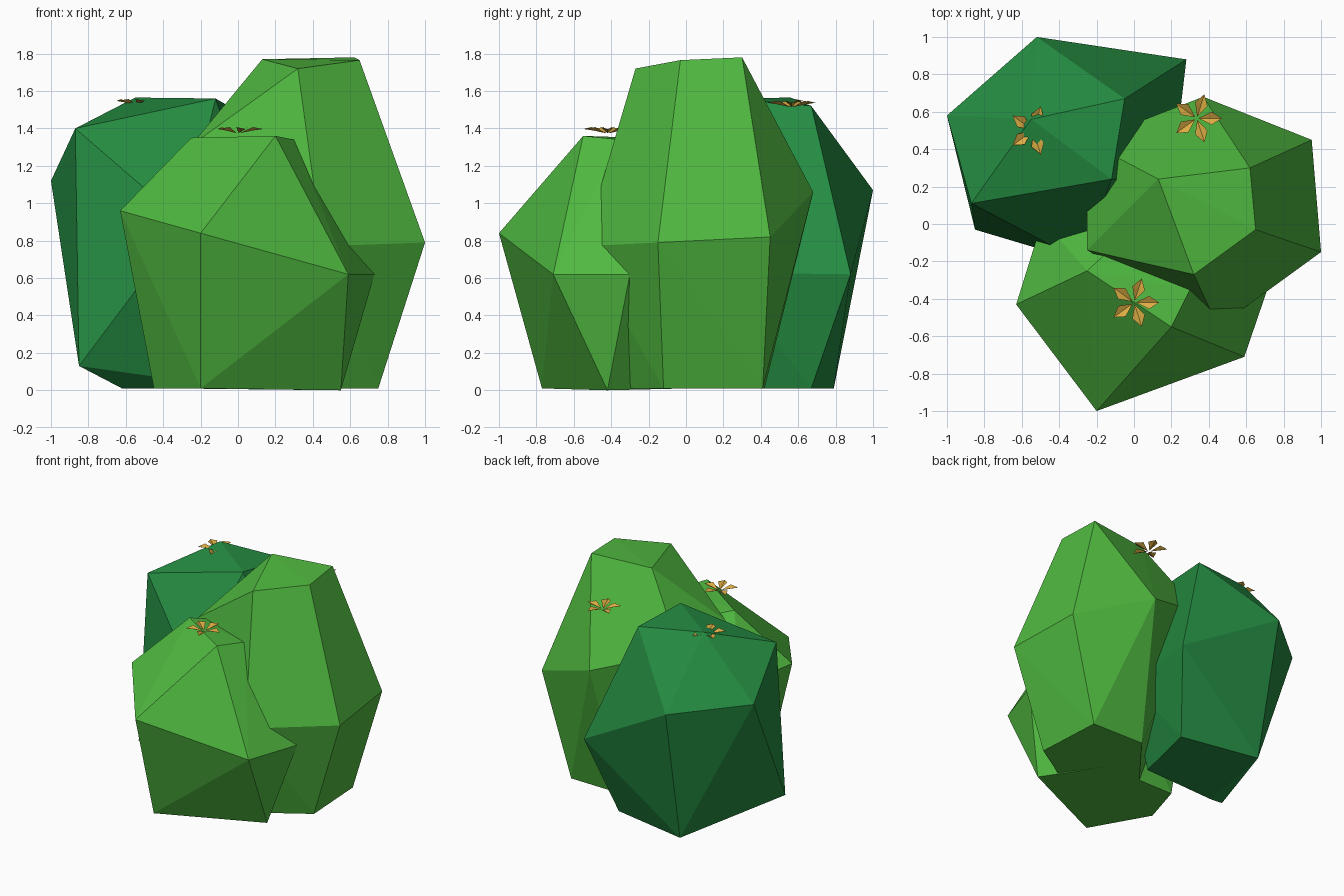
import bpy, bmesh, math
from mathutils import Vector

if "Cube" in bpy.data.objects:
    bpy.data.objects.remove(bpy.data.objects["Cube"])


def material(name, rgb):
    m = bpy.data.materials.new(name)
    m.diffuse_color = (*rgb, 1)
    m.use_nodes = True
    m.node_tree.nodes["Principled BSDF"].inputs["Base Color"].default_value = m.diffuse_color
    return m


LEAF = material("leaf green", (0.08, 0.485, 0.051))
DEEP = material("deep green", (0.018, 0.262, 0.054))
GOLD = material("petal gold", (0.70, 0.41, 0.055))


def add_object(name, bm, mat):
    me = bpy.data.meshes.new(name)
    bm.to_mesh(me)
    bm.free()
    me.materials.append(mat)
    ob = bpy.data.objects.new(name, me)
    bpy.context.collection.objects.link(ob)
    return ob


def faceted_bush(name, corners, mat):
    """Flat-faced convex lump spanned by a few corner points."""
    bm = bmesh.new()
    for c in corners:
        bm.verts.new(c)
    res = bmesh.ops.convex_hull(bm, input=bm.verts)
    loose = [v for v in bm.verts if not v.link_faces]
    bmesh.ops.delete(bm, geom=loose, context='VERTS')
    bmesh.ops.dissolve_limit(bm, angle_limit=math.radians(2),
                             verts=bm.verts, edges=bm.edges)
    bmesh.ops.recalc_face_normals(bm, faces=bm.faces)
    return add_object(name, bm, mat)


def flower(name, center, petals=5):
    """Ring of pointed petals, each creased along its middle."""
    bm = bmesh.new()
    for i in range(petals):
        a = i * math.tau / petals
        out = Vector((math.cos(a), math.sin(a), 0))
        side = Vector((-math.sin(a), math.cos(a), 0))

        def pt(r, s, z):
            return bm.verts.new(Vector(center) + out * r + side * s + Vector((0, 0, z)))

        root, mid, tip = pt(0.01, 0, 0), pt(0.08, 0, 0.014), pt(0.135, 0, 0.022)
        left, right = pt(0.08, 0.035, 0.032), pt(0.08, -0.035, 0.032)
        for f in ((root, mid, left), (mid, tip, left),
                  (root, right, mid), (right, tip, mid)):
            bm.faces.new(f)
    return add_object(name, bm, GOLD)


# front low bush: base, widest ring, crown
faceted_bush("front_bush", [
    (-0.45, -0.33, 0.01), (-0.2, -0.77, 0.01), (0.55, -0.42, 0.0),
    (0.25, 0.0, 0.01), (-0.35, 0.0, 0.01),
    (-0.63, -0.43, 0.96), (-0.2, -1.0, 0.84), (0.59, -0.71, 0.62),
    (0.73, -0.3, 0.62), (0.3, 0.15, 0.8), (-0.49, 0.02, 0.92),
    (-0.25, -0.25, 1.35), (0.2, -0.55, 1.36), (0.3, -0.35, 1.34), (0.0, -0.02, 1.3),
], LEAF)

# right tall bush
faceted_bush("tall_bush", [
    (0.75, -0.12, 0.01), (0.72, 0.41, 0.01), (0.3, -0.4, 0.01),
    (0.28, 0.42, 0.01), (-0.05, 0.0, 0.01),
    (1.0, -0.15, 0.79), (0.95, 0.45, 0.82), (0.45, -0.55, 0.77),
    (0.37, 0.68, 1.06), (-0.25, 0.44, 1.28), (-0.25, -0.14, 1.31),
    (0.13, 0.24, 1.77), (0.32, -0.27, 1.72), (0.65, -0.03, 1.765), (0.62, 0.3, 1.78),
], LEAF)

# rear dark bush
faceted_bush("rear_bush", [
    (-0.62, 0.12, 0.01), (-0.5, 0.79, 0.01), (0.12, 0.67, 0.01), (0.0, 0.15, 0.01),
    (-0.85, -0.03, 0.13), (-0.28, -0.2, 0.89), (0.2, 0.2, 0.63),
    (0.28, 0.88, 0.62), (-0.52, 1.0, 1.07), (-1.0, 0.58, 1.12),
    (-0.87, 0.11, 1.4), (-0.55, 0.56, 1.565), (-0.12, 0.24, 1.56), (-0.05, 0.67, 1.52),
], DEEP)

# blossoms
flower("front_flower", (0.0, -0.42, 1.375))
flower("tall_flower", (0.335, 0.565, 1.515))
flower("rear_flower", (-0.54, 0.5, 1.525))
